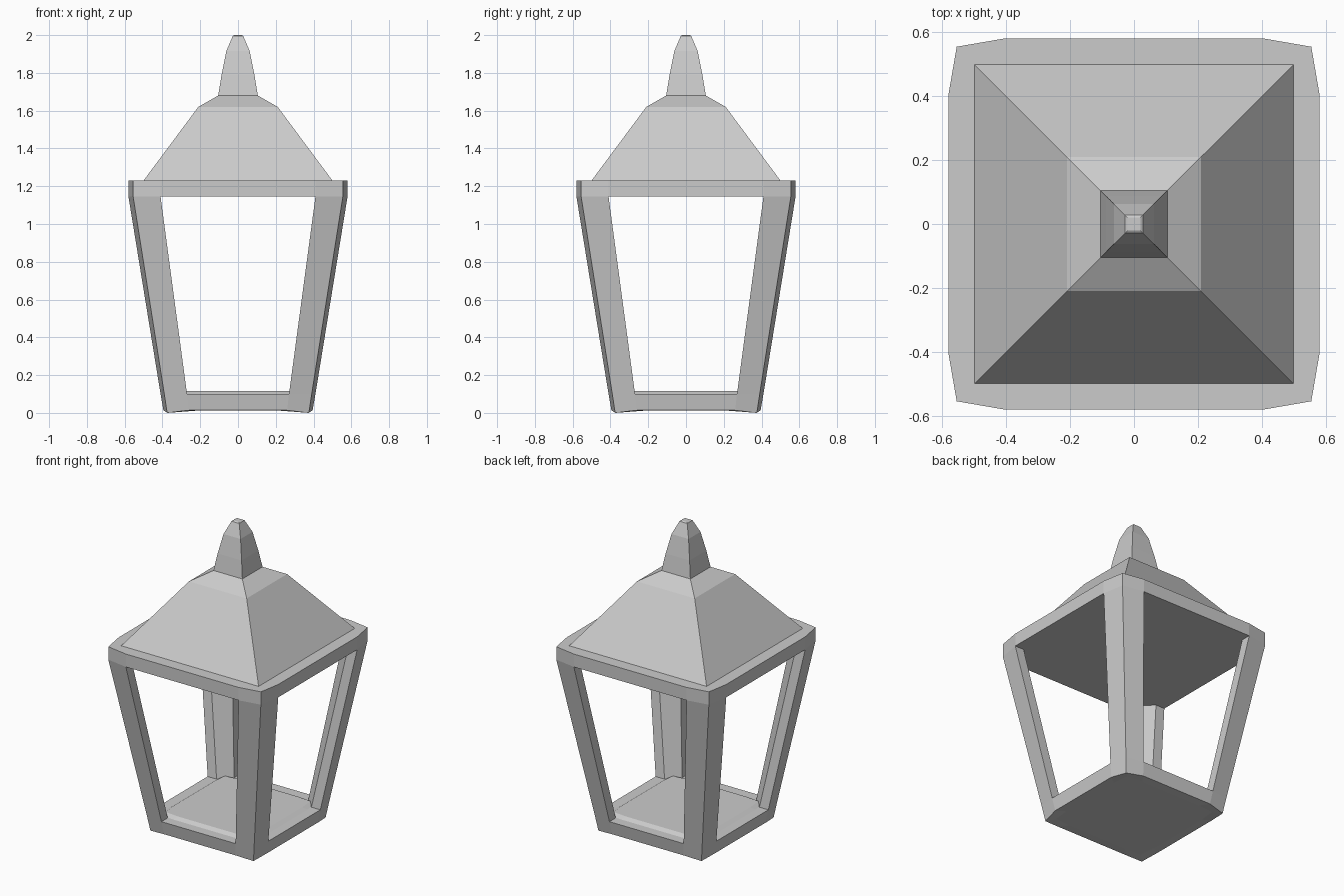
import bpy, bmesh

if "Cube" in bpy.data.objects:
    bpy.data.objects.remove(bpy.data.objects["Cube"])


def finish(name, bm):
    bmesh.ops.recalc_face_normals(bm, faces=bm.faces)
    mesh = bpy.data.meshes.new(name)
    bm.to_mesh(mesh)
    bm.free()
    obj = bpy.data.objects.new(name, mesh)
    bpy.context.collection.objects.link(obj)
    return obj


def loft(name, rings, cap_start=True, cap_end=True):
    """Skin matching rings of points into one flat-faced shell."""
    bm = bmesh.new()
    loops = [[bm.verts.new(p) for p in ring] for ring in rings]
    n = len(loops[0])
    for a, b in zip(loops, loops[1:]):
        for i in range(n):
            j = (i + 1) % n
            bm.faces.new((a[i], a[j], b[j], b[i]))
    if cap_start:
        bm.faces.new(loops[0])
    if cap_end:
        bm.faces.new(loops[-1])
    return finish(name, bm)


def spin4(points):
    """Repeat points at the four corners by quarter turns."""
    out = []
    for k in range(4):
        out += points
        points = [(-y, x, z) for x, y, z in points]
    return out


def outline(w, h, c, z, zc=None):
    """Frame outline: square whose corners are slightly cut back."""
    return spin4([(w, -h, z), (c, -c, z if zc is None else zc), (h, -w, z)])


def square(h, z):
    return spin4([(h, -h, z)])


def post_section(w, h, c, z, turn):
    depth = 0.065
    pts = [(w, -h, z), (c, -c, z), (h, -w, z),
           (h - depth, -w, z), (w, -h + depth, z)]
    for _ in range(turn):
        pts = [(-y, x, z) for x, y, z in pts]
    return pts


SILL = (0.27, 0.41, 0.39, 0.10)
HEAD = (0.41, 0.58, 0.555, 1.145)

# Base tray with slightly dropped corners and a raised floor
loft("base", [
    outline(0.22, 0.34, 0.33, 0.012),
    outline(0.26, 0.395, 0.375, 0.014, 0.0),
    outline(*SILL),
    outline(0.23, 0.345, 0.335, 0.10),
    outline(0.21, 0.32, 0.31, 0.115)])

# Four leaning corner posts with chamfered inner edges
for k, side in enumerate(("front_right", "back_right", "back_left", "front_left")):
    loft("post_" + side, [post_section(*SILL, k), post_section(*HEAD, k)],
         False, False)

# Upper frame and ceiling
loft("upper_frame", [outline(*HEAD), outline(0.41, 0.58, 0.555, 1.23)])

# Hipped roof with a shallower cap
loft("roof", [square(0.50, 1.23), square(0.21, 1.62), square(0.105, 1.68)],
     cap_start=False)

# Tapered finial
loft("finial", [square(0.105, 1.68), square(0.087, 1.79), square(0.062, 1.915),
                square(0.028, 1.995), square(0.02, 2.0)], cap_start=False)
